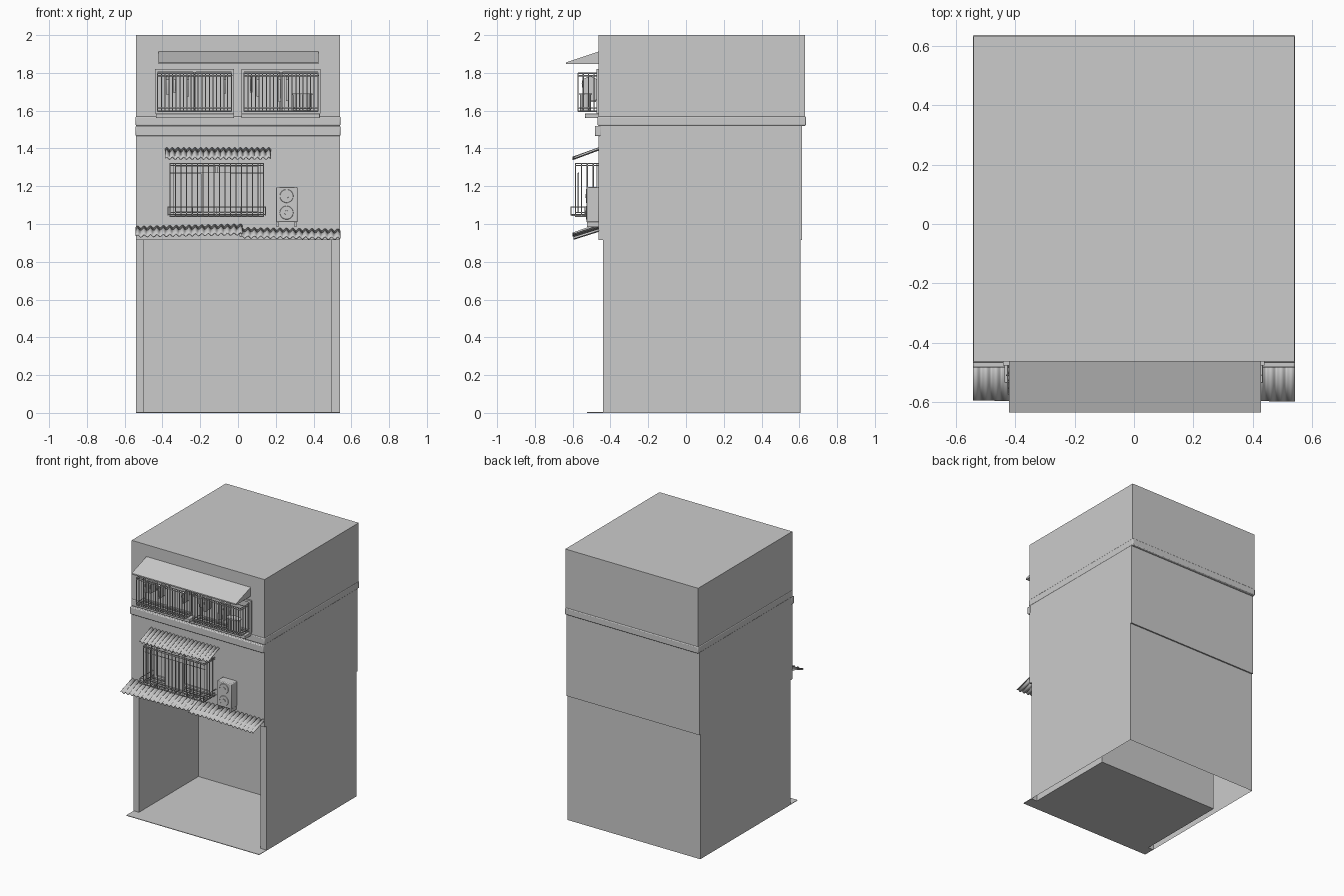
import bpy, bmesh, math, random
from mathutils import Vector, Matrix

if "Cube" in bpy.data.objects:
    bpy.data.objects.remove(bpy.data.objects["Cube"])

random.seed(4)


def finish(name, bm, angle=35, normals=True):
    if normals:
        bmesh.ops.recalc_face_normals(bm, faces=bm.faces)
    me = bpy.data.meshes.new(name)
    bm.to_mesh(me)
    bm.free()
    ob = bpy.data.objects.new(name, me)
    bpy.context.collection.objects.link(ob)
    bpy.ops.object.select_all(action='DESELECT')
    ob.select_set(True)
    bpy.context.view_layer.objects.active = ob
    bpy.ops.object.shade_smooth_by_angle(angle=math.radians(angle))
    return ob


def boxes(name, items, bevel=0):
    """Each item is x0, x1, y0, y1, z0, z1."""
    bm = bmesh.new()
    for x0, x1, y0, y1, z0, z1 in items:
        m = Matrix.Translation(((x0 + x1) / 2, (y0 + y1) / 2, (z0 + z1) / 2))
        m = m @ Matrix.Diagonal((x1 - x0, y1 - y0, z1 - z0, 1))
        bmesh.ops.create_cube(bm, size=1, matrix=m)
    ob = finish(name, bm)
    if bevel:
        mod = ob.modifiers.new("bevel", 'BEVEL')
        mod.width, mod.segments = bevel, 2
    return ob


def rods(name, segs, r=0.003):
    bm = bmesh.new()
    for a, b in segs:
        a, b = Vector(a), Vector(b)
        d = b - a
        m = Matrix.Translation((a + b) / 2) @ d.to_track_quat('Z', 'Y').to_matrix().to_4x4()
        bmesh.ops.create_cone(bm, cap_ends=True, segments=6, radius1=r, radius2=r,
                              depth=d.length, matrix=m)
    return finish(name, bm, 65)


def extrude_x(name, profile, spans):
    """Closed (y, z) profile pushed along every x span."""
    bm = bmesh.new()
    for x0, x1 in spans:
        f = bm.faces.new([bm.verts.new((x0, y, z)) for y, z in profile])
        ext = bmesh.ops.extrude_face_region(bm, geom=[f])
        vs = [g for g in ext['geom'] if isinstance(g, bmesh.types.BMVert)]
        bmesh.ops.translate(bm, verts=vs, vec=(x1 - x0, 0, 0))
    return finish(name, bm)


def corrugated(name, x0, x1, y_front, z_front, y_back, z_back, tilt=0.0, pitch=0.034):
    """Thin wavy roof sheet, waves running down the slope."""
    bm = bmesh.new()
    n = int((x1 - x0) / pitch * 8)
    rows = []
    for t in (0, 0.5, 1):
        row = []
        for i in range(n + 1):
            s = i / n
            x = x0 + (x1 - x0) * s
            wave = 0.006 * math.sin(2 * math.pi * (x - x0) / pitch)
            y = y_front + (y_back - y_front) * t + (1 - t) * 0.004 * math.sin(9 * x)
            row.append(bm.verts.new((x, y, z_front + (z_back - z_front) * t + wave + tilt * s)))
        rows.append(row)
    for a, b in zip(rows, rows[1:]):
        for i in range(n):
            bm.faces.new((a[i], a[i + 1], b[i + 1], b[i]))
    ob = finish(name, bm, 60)
    mod = ob.modifiers.new("thickness", 'SOLIDIFY')
    mod.thickness, mod.offset = 0.005, 0
    return ob


def cage(name, x0, x1, yf, yb, z0, z1, n, side, rails, r=0.003):
    """Projecting window grille: front bars, side bars and horizontal rails."""
    segs = []
    for i in range(n + 1):
        x = x0 + (x1 - x0) * i / n
        segs.append(((x, yf, z0), (x, yf, z1)))
    for x in (x0, x1):
        for i in range(1, side):
            y = yf + (yb - yf) * i / side
            segs.append(((x, y, z0), (x, y, z1)))
    for z in rails:
        segs += [((x0, yf, z), (x1, yf, z)), ((x0, yf, z), (x0, yb, z)),
                 ((x1, yf, z), (x1, yb, z))]
    return rods(name, segs, r)


def window_frame(name, x0, x1, z0, z1, y0=-0.475, y1=-0.455, w=0.015):
    mid = (x0 + x1) / 2
    return boxes(name, [(x0, x1, y0, y1, z1 - w, z1), (x0, x1, y0, y1, z0, z0 + w),
                        (x0, x0 + w, y0, y1, z0 + w, z1 - w),
                        (x1 - w, x1, y0, y1, z0 + w, z1 - w),
                        (mid - w / 2, mid + w / 2, y0, y1, z0 + w, z1 - w),
                        (x0 + w, x1 - w, -0.464, y1, z0 + w, z1 - w)])


# Ground floor: hollow shell wrapped around a deep shop alcove
bm = bmesh.new()
plan = [(-.54, -.44), (-.54, .605), (.54, .605), (.54, -.44),
        (.493, -.44), (.493, .25), (-.497, .25), (-.497, -.44)]
low = [bm.verts.new((x, y, 0)) for x, y in plan]
top = [bm.verts.new((x, y, .92)) for x, y in plan]
for i in range(8):
    j = (i + 1) % 8
    bm.faces.new((low[i], low[j], top[j], top[i]))
bm.faces.new(top)
finish("ground_floor_walls", bm)
boxes("shop_floor", [(-.497, .493, -.44, .25, 0, .004)])
boxes("front_step", [(-.54, .54, -.525, -.44, 0, .004)])

# Upper storeys and string courses
boxes("middle_floor", [(-.54, .54, -.463, .615, .915, 1.525)])
boxes("top_floor", [(-.54, .54, -.463, .63, 1.565, 2.0)])
boxes("string_course", [(-.542, .542, -.468, .635, 1.52, 1.57)], .006)
boxes("front_ledge", [(-.542, .542, -.483, -.45, 1.465, 1.52)], .006)

# Shop awning made of two overlapping sheets
corrugated("shop_awning_left", -.54, .022, -.597, .936, -.46, .982, .012)
corrugated("shop_awning_right", .01, .54, -.592, .932, -.46, .975, -.008)

# Middle floor window
corrugated("window_awning", -.385, .172, -.597, 1.348, -.46, 1.398, 0, .03)
window_frame("middle_window", -.345, .12, 1.05, 1.32)
cage("middle_window_cage", -.36, .135, -.585, -.46, 1.04, 1.32, 17, 4,
     (1.04, 1.06, 1.31, 1.32))
cage("cage_basket", -.37, .145, -.608, -.46, 1.045, 1.09, 4, 2, (1.05, 1.09))
rods("cage_floor", [((-.36, y, 1.045), (.135, y, 1.045)) for y in (-.56, -.535, -.51, -.485)]
     + [((-.36 + .0825 * i, -.605, 1.045), (-.36 + .0825 * i, -.46, 1.045)) for i in range(7)])
rods("cage_roof", [((-.36 + .055 * i, -.585, 1.32), (-.36 + .055 * i, -.46, 1.32))
                   for i in range(10)])
boxes("hanging_sheet", [(-.195, -.037, -.574, -.566, 1.06, 1.27)])
rods("sheet_rail", [((-.36, -.57, 1.27), (.135, -.57, 1.27))])

# Air conditioner with two fans on brackets
boxes("air_conditioner", [(.2, .315, -.528, -.46, 1.01, 1.195)], .005)
bm = bmesh.new()
for z in (1.06, 1.148):
    for radius, depth in ((.038, .004), (.012, .01)):
        m = Matrix.Translation((.257, -.528, z)) @ Matrix.Rotation(math.pi / 2, 4, 'X')
        bmesh.ops.create_cone(bm, cap_ends=True, segments=24, radius1=radius,
                              radius2=radius * .9, depth=depth, matrix=m)
finish("air_conditioner_fans", bm)
boxes("air_conditioner_brackets", [(x, x + .01, -.525, -.46, .985, 1.01) for x in (.205, .3)])

# Top floor awning: wedge with a thin front lip
extrude_x("top_awning", [(-.46, 1.847), (-.634, 1.847), (-.634, 1.856), (-.46, 1.914)],
          [(-.42, .427)])

# Top floor pair of windows, sill and cages
boxes("top_window_sill", [(-.435, -.02, -.535, -.46, 1.56, 1.585),
                          (.018, .433, -.535, -.46, 1.56, 1.585)], .003)
for side, x0 in (("left", -.44), ("right", .018)):
    x1 = x0 + .42
    window_frame("top_window_" + side, x0, x1, 1.585, 1.82)
    cage("top_cage_" + side, x0 + .015, x1 - .015, -.572, -.46, 1.595, 1.8, 20, 4,
         (1.597, 1.615, 1.785, 1.798))
    rods("top_cage_floor_" + side,
         [((x0 + .015, y, 1.597), (x1 - .015, y, 1.597)) for y in (-.55, -.525, -.5, -.48)])
    rods("clothes_rail_" + side, [((x0 + .01, -.508, 1.787), (x1 - .01, -.508, 1.787))])

# Clothes hanging edge-on from the rails
for i, x in enumerate((-.375, -.335, -.265, -.07, .07, .105, .22, .26)):
    d = random.uniform(.07, .13)
    extrude_x("garment_%d" % (i + 1),
              [(-.503, 1.783), (-.513, 1.783), (-.548, 1.765), (-.552, 1.745),
               (-.54, 1.77 - d), (-.476, 1.77 - d), (-.465, 1.745), (-.469, 1.765)],
              [(x - .006, x + .006)])

# Oval laundry tub in the right cage
bm = bmesh.new()
for r, z0, z1 in ((.05, 1.6, 1.682), (.056, 1.682, 1.692)):
    m = Matrix.Translation((.34, -.532, (z0 + z1) / 2)) @ Matrix.Diagonal((1, .6, 1, 1))
    bmesh.ops.create_cone(bm, cap_ends=True, segments=24, radius1=r * .95, radius2=r,
                          depth=z1 - z0, matrix=m)
finish("laundry_tub", bm)
